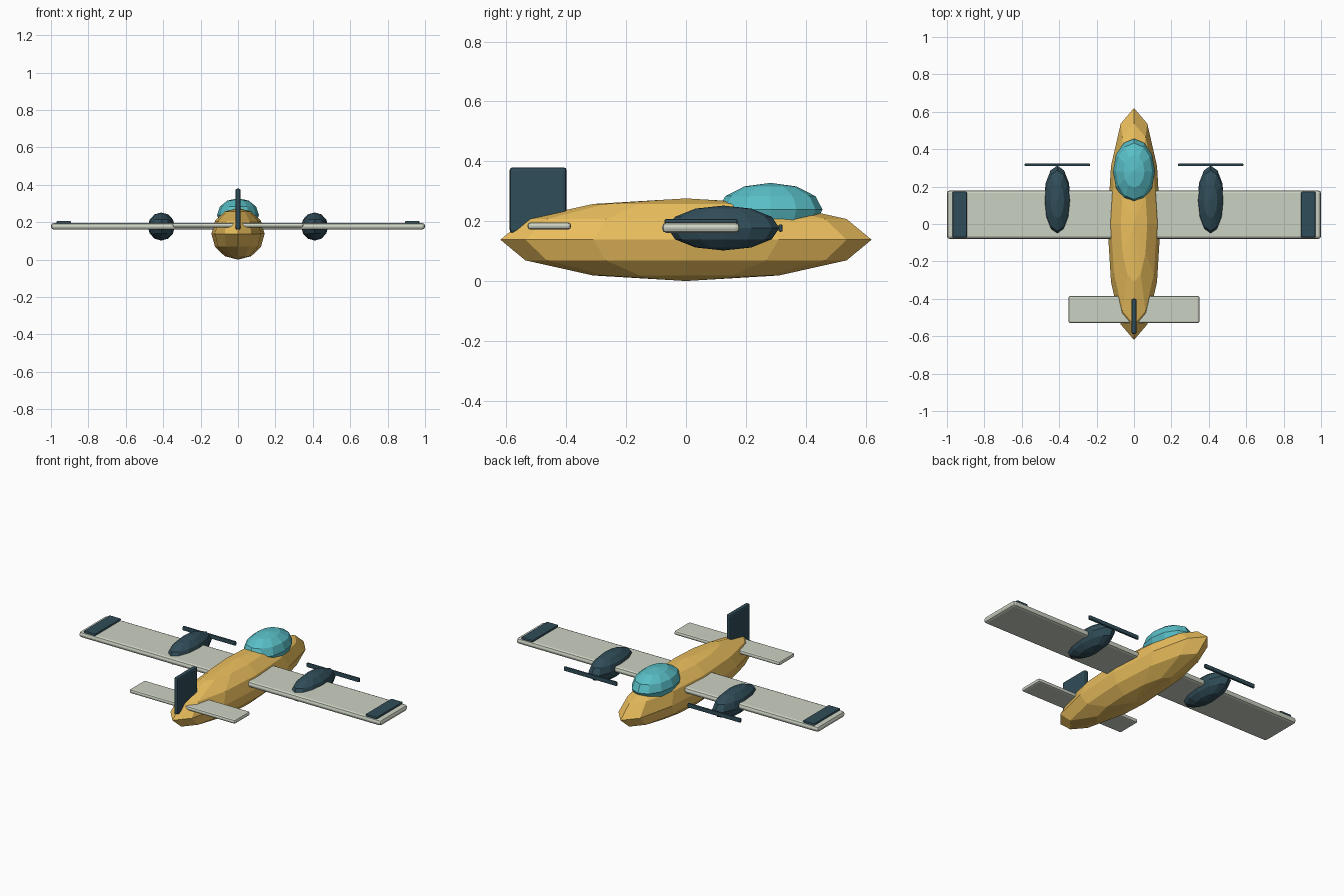
import bpy

if "Cube" in bpy.data.objects:
    bpy.data.objects.remove(bpy.data.objects["Cube"])


def material(name, rgb):
    m = bpy.data.materials.new(name)
    m.diffuse_color = (*rgb, 1)
    m.use_nodes = True
    m.node_tree.nodes["Principled BSDF"].inputs["Base Color"].default_value = m.diffuse_color
    return m


AMBER = material("amber", (0.83, 0.52, 0.11))
CYAN = material("cyan", (0.10, 0.52, 0.57))
PALE = material("pale", (0.60, 0.64, 0.54))
DARK = material("dark", (0.03, 0.075, 0.10))


def finish(name, center, scale, mat):
    ob = bpy.context.object
    ob.name = name
    ob.location = center
    ob.scale = scale
    bpy.ops.object.transform_apply(location=False, rotation=False, scale=True)
    ob.data.materials.append(mat)
    return ob


def ellipsoid(name, center, radii, mat):
    bpy.ops.mesh.primitive_uv_sphere_add(segments=12, ring_count=6, radius=1)
    return finish(name, center, radii, mat)


def slab(name, center, size, mat, bevel):
    bpy.ops.mesh.primitive_cube_add(size=1)
    ob = finish(name, center, size, mat)
    mod = ob.modifiers.new("bevel", 'BEVEL')
    mod.width = bevel
    mod.segments = 2
    return ob


# Body and canopy
ellipsoid("fuselage", (0, 0, 0.138), (0.142, 0.62, 0.138), AMBER)
ellipsoid("canopy", (0, 0.282, 0.239), (0.112, 0.174, 0.089), CYAN)

# Wing and tail surfaces
slab("wing", (0, 0.05, 0.178), (2.0, 0.26, 0.035), PALE, 0.015)
slab("tailplane", (0, -0.457, 0.184), (0.70, 0.146, 0.024), PALE, 0.010)
slab("tail_fin", (0, -0.494, 0.27), (0.028, 0.19, 0.22), DARK, 0.010)

# Engines, propellers and wing tip panels on both sides
for side, s in (("left", -1), ("right", 1)):
    ellipsoid(f"{side}_engine", (s * 0.41, 0.125, 0.177), (0.072, 0.187, 0.075), DARK)
    slab(f"{side}_propeller", (s * 0.41, 0.316, 0.177), (0.35, 0.014, 0.025), DARK, 0.005)
    slab(f"{side}_tip_panel", (s * 0.932, 0.05, 0.199), (0.077, 0.245, 0.016), DARK, 0.006)
